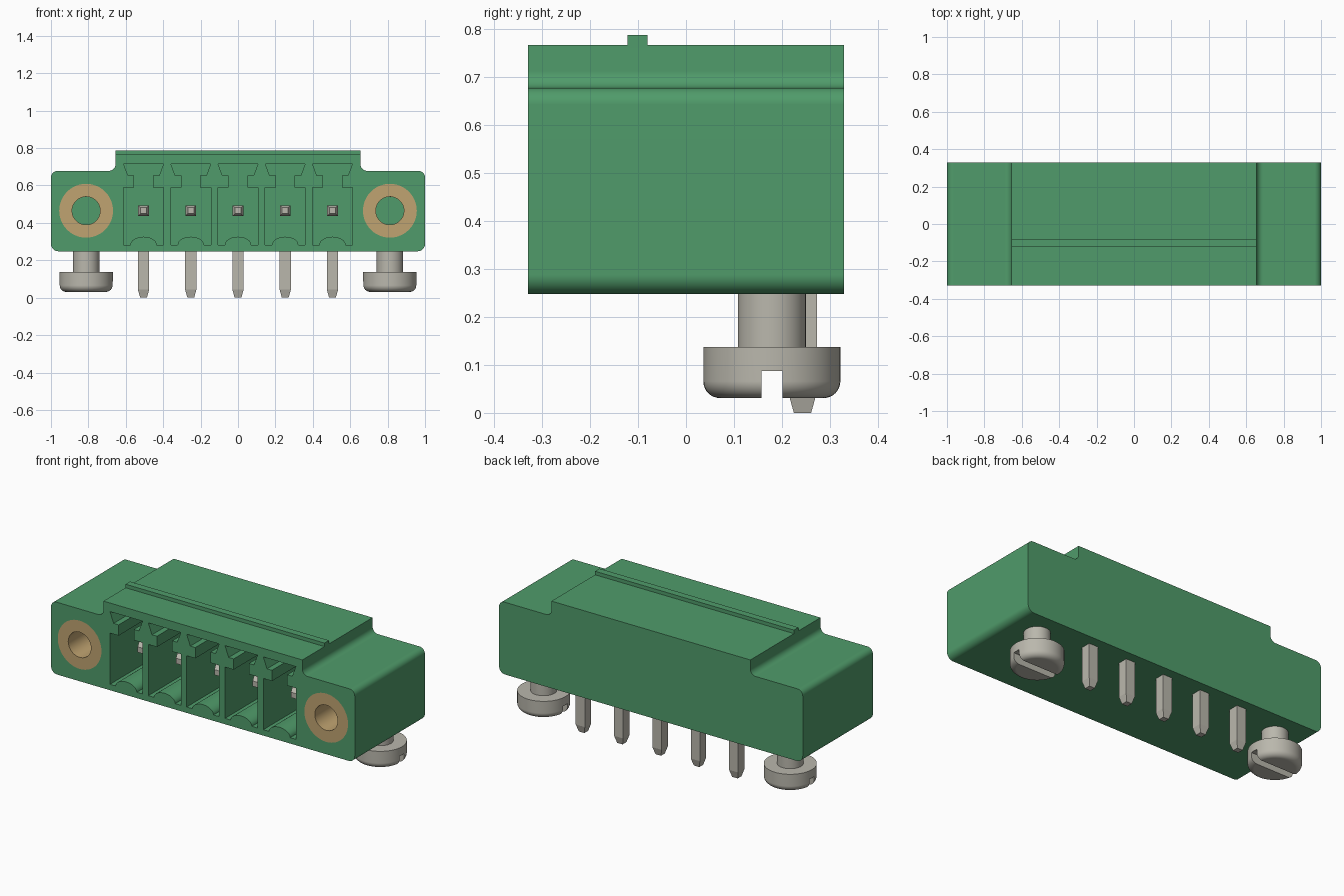
import bpy, bmesh, math
from mathutils import Matrix, Vector

cube = bpy.data.objects.get("Cube")
if cube:
    bpy.data.objects.remove(cube, do_unlink=True)


def material(name, rgb):
    mat = bpy.data.materials.new(name)
    mat.use_nodes = True
    mat.diffuse_color = (*rgb, 1)
    mat.node_tree.nodes["Principled BSDF"].inputs["Base Color"].default_value = (*rgb, 1)
    return mat


GREEN = material("green plastic", (0.08, 0.33, 0.145))
BRASS = material("brass", (0.53, 0.37, 0.165))
METAL = material("tinned metal", (0.49, 0.475, 0.415))


def finish(name, bm, mat):
    bmesh.ops.remove_doubles(bm, verts=bm.verts, dist=1e-5)
    bmesh.ops.recalc_face_normals(bm, faces=bm.faces)
    mesh = bpy.data.meshes.new(name)
    bm.to_mesh(mesh)
    bm.free()
    obj = bpy.data.objects.new(name, mesh)
    bpy.context.collection.objects.link(obj)
    mesh.materials.append(mat)
    return obj


def select(obj):
    bpy.ops.object.select_all(action="DESELECT")
    obj.select_set(True)
    bpy.context.view_layer.objects.active = obj


def smooth(obj):
    select(obj)
    bpy.ops.object.shade_smooth_by_angle(angle=math.radians(30))
    mod = obj.modifiers.new("Even Shading", "WEIGHTED_NORMAL")
    mod.keep_sharp = True


def cut(obj, cutter):
    mod = obj.modifiers.new("Cut", "BOOLEAN")
    mod.operation = "DIFFERENCE"
    mod.solver = "EXACT"
    mod.object = cutter
    select(obj)
    bpy.ops.object.modifier_apply(modifier="Cut")
    bpy.data.objects.remove(cutter, do_unlink=True)


def rounded(corners, steps=8):
    """Turn (x, z, radius) right-angled corners into an outline with fillets."""
    out = []
    for i, (x, z, r) in enumerate(corners):
        p = Vector((x, z))
        if r == 0:
            out.append(p)
            continue
        a = (Vector(corners[i - 1][:2]) - p).normalized()
        b = (Vector(corners[(i + 1) % len(corners)][:2]) - p).normalized()
        for k in range(steps + 1):
            t = math.pi / 2 * k / steps
            out.append(p + r * (a + b) - r * (b * math.cos(t) + a * math.sin(t)))
    return out


def prism(bm, outline, y0, y1):
    face = bm.faces.new([bm.verts.new((x, y0, z)) for x, z in outline])
    geom = bmesh.ops.extrude_face_region(bm, geom=[face])["geom"]
    verts = [g for g in geom if isinstance(g, bmesh.types.BMVert)]
    bmesh.ops.translate(bm, verts=verts, vec=(0, y1 - y0, 0))


def lathe(name, profile, mat, closed=False):
    bm = bmesh.new()
    verts = [bm.verts.new((r, 0, h)) for r, h in profile]
    edges = [bm.edges.new(pair) for pair in zip(verts, verts[1:])]
    if closed:
        edges.append(bm.edges.new((verts[-1], verts[0])))
    bmesh.ops.spin(bm, geom=verts + edges, cent=(0, 0, 0), axis=(0, 0, 1),
                   angle=math.tau, steps=48)
    return finish(name, bm, mat)


def square_bar(bm, stations, matrix):
    """Square bar along local z from (height, half width) stations."""
    rings = []
    for h, w in stations:
        rings.append([bm.verts.new(matrix @ Vector((sx * w, sy * w, h)))
                      for sx, sy in ((-1, -1), (1, -1), (1, 1), (-1, 1))])
    for lo, hi in zip(rings, rings[1:]):
        for k in range(4):
            bm.faces.new((lo[k], lo[k - 1], hi[k - 1], hi[k]))
    bm.faces.new(rings[0])
    bm.faces.new(rings[-1])


DEPTH, AXIS_Z, SIDE_X = 0.33, 0.465, 0.812
PITCH = 0.2525
POLES = [PITCH * i for i in range(-2, 3)]
TURN = Matrix.Rotation(math.pi / 2, 4, "X")   # local z points to the front

# Housing with stepped, filleted outline
right_side = [(1, 0.248, 0.04), (1, 0.678, 0.035), (0.655, 0.678, 0.035), (0.655, 0.767, 0)]
left_side = [(-x, z, r) for x, z, r in reversed(right_side)]
bm = bmesh.new()
prism(bm, rounded(right_side + left_side), -DEPTH, DEPTH)
housing = finish("housing", bm, GREEN)

# Plug chambers: square bay, keyed dovetail slot above, arched floor below
half = [(0.107, 0.283), (0.107, 0.588), (0.05, 0.588), (0.05, 0.652),
        (0.083, 0.652), (0.107, 0.716)]
arch = [(0.07 * math.cos(t), 0.283 + 0.043 * math.sin(t))
        for t in (math.pi * k / 16 for k in range(16, -1, -1))]
chamber = arch + half + [(-x, z) for x, z in reversed(half)]
bm = bmesh.new()
for px in POLES:
    prism(bm, [(px + x, z) for x, z in chamber], -DEPTH - 0.05, 0.13)
# Round pockets for the threaded inserts
for sx in (-SIDE_X, SIDE_X):
    circle = [(sx + 0.144 * math.cos(math.tau * k / 48), AXIS_Z + 0.144 * math.sin(math.tau * k / 48))
              for k in range(48)]
    prism(bm, circle, -DEPTH - 0.05, 0)
cut(housing, finish("chamber_cutter", bm, GREEN))
smooth(housing)

# Latch rib along the top
bm = bmesh.new()
prism(bm, [(-0.655, 0.76), (0.655, 0.76), (0.655, 0.788), (-0.655, 0.788)], -0.122, -0.08)
finish("latch_rib", bm, GREEN)

# Threaded inserts and slotted mounting screws on both flanges
for side, sx in (("right", -SIDE_X), ("left", SIDE_X)):
    insert = lathe(side + "_insert", [(0.075, 0), (0.144, 0), (0.144, DEPTH), (0.075, DEPTH)],
                   BRASS, closed=True)
    insert.data.transform(Matrix.Translation((sx, 0, AXIS_Z)) @ TURN)
    smooth(insert)

    fillet = [(0.108 + 0.035 * math.sin(t), 0.066 - 0.035 * math.cos(t))
              for t in (math.pi / 2 * k / 8 for k in range(9))]
    screw = lathe(side + "_screw", [(0, 0.031)] + fillet +
                  [(0.143, 0.137), (0.071, 0.137), (0.071, 0.27), (0, 0.27)], METAL)
    bm = bmesh.new()
    prism(bm, [(-0.2, 0), (0.2, 0), (0.2, 0.087), (-0.2, 0.087)], -0.022, 0.022)
    cut(screw, finish("slot_cutter", bm, METAL))
    screw.data.transform(Matrix.Translation((sx, 0.179, 0)))
    smooth(screw)

# Bent contact pins with tapered ends
for i, px in enumerate(POLES):
    bm = bmesh.new()
    square_bar(bm, [(0, 0.018), (0.043, 0.03), (AXIS_Z + 0.03, 0.03)],
               Matrix.Translation((px, 0.243, 0)))
    square_bar(bm, [(-0.243, 0.029), (0.17, 0.029), (0.2, 0.016)],
               Matrix.Translation((px, 0, AXIS_Z)) @ TURN)
    finish("contact_pin_%d" % (i + 1), bm, METAL)
